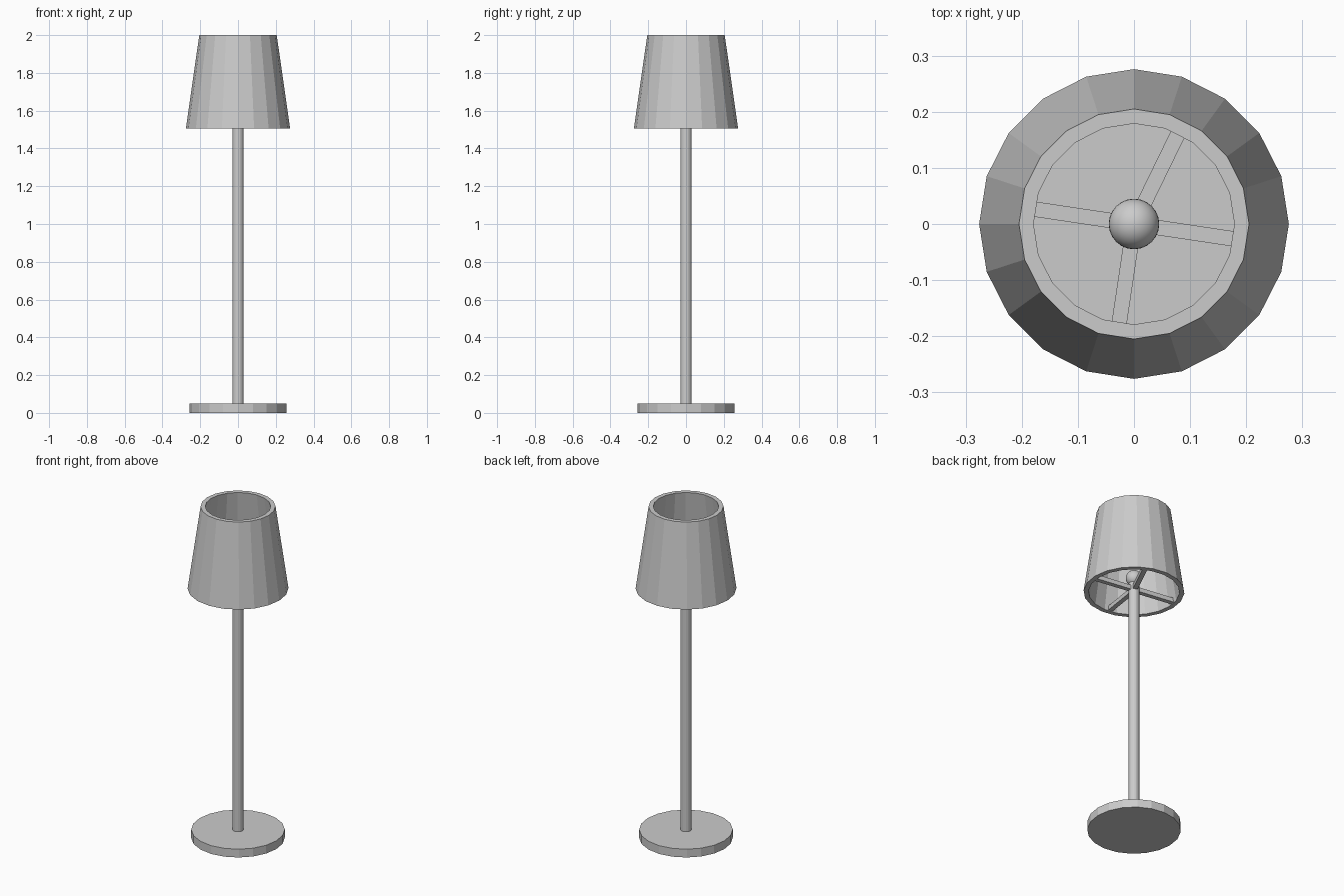
import bpy, math

if "Cube" in bpy.data.objects:
    bpy.data.objects.remove(bpy.data.objects["Cube"])

SIDES = 20


def lathe(name, profile, closed=False):
    """Revolve an (r, z) profile around z, with flat facets."""
    verts, faces = [], []
    n = len(profile)
    for i in range(SIDES):
        a = 2 * math.pi * i / SIDES
        verts += [(r * math.cos(a), r * math.sin(a), z) for r, z in profile]
    for i in range(SIDES):
        p, q = i * n, ((i + 1) % SIDES) * n
        for k in range(n if closed else n - 1):
            m = (k + 1) % n
            faces.append((p + k, q + k, q + m, p + m))
    if not closed:  # end caps
        faces.append([i * n for i in reversed(range(SIDES))])
        faces.append([i * n + n - 1 for i in range(SIDES)])
    mesh = bpy.data.meshes.new(name)
    mesh.from_pydata(verts, [], faces)
    ob = bpy.data.objects.new(name, mesh)
    bpy.context.collection.objects.link(ob)
    return ob


# Round base and pole
lathe("base", [(0.256, 0.0), (0.256, 0.05)])
lathe("pole", [(0.03, 0.04), (0.03, 1.555)])

# Tapered hollow shade, open at both ends
lathe("shade", [(0.276, 1.505), (0.205, 2.0), (0.179, 2.0), (0.249, 1.505)], closed=True)

# Bars joining the pole to the shade
for i, deg in enumerate((64, 171.5, 261.5, 351.5)):
    a = math.radians(deg)
    length = 0.25
    bpy.ops.mesh.primitive_cube_add(
        size=1, rotation=(0, 0, a),
        location=(length / 2 * math.cos(a), length / 2 * math.sin(a), 1.522))
    bar = bpy.context.object
    bar.name = f"shade_bar_{i + 1}"
    bar.scale = (length, 0.027, 0.026)

# Light bulb
bpy.ops.mesh.primitive_uv_sphere_add(segments=24, ring_count=16, radius=0.045,
                                     location=(0, 0, 1.592))
bpy.context.object.name = "bulb"
bpy.ops.object.shade_smooth()
